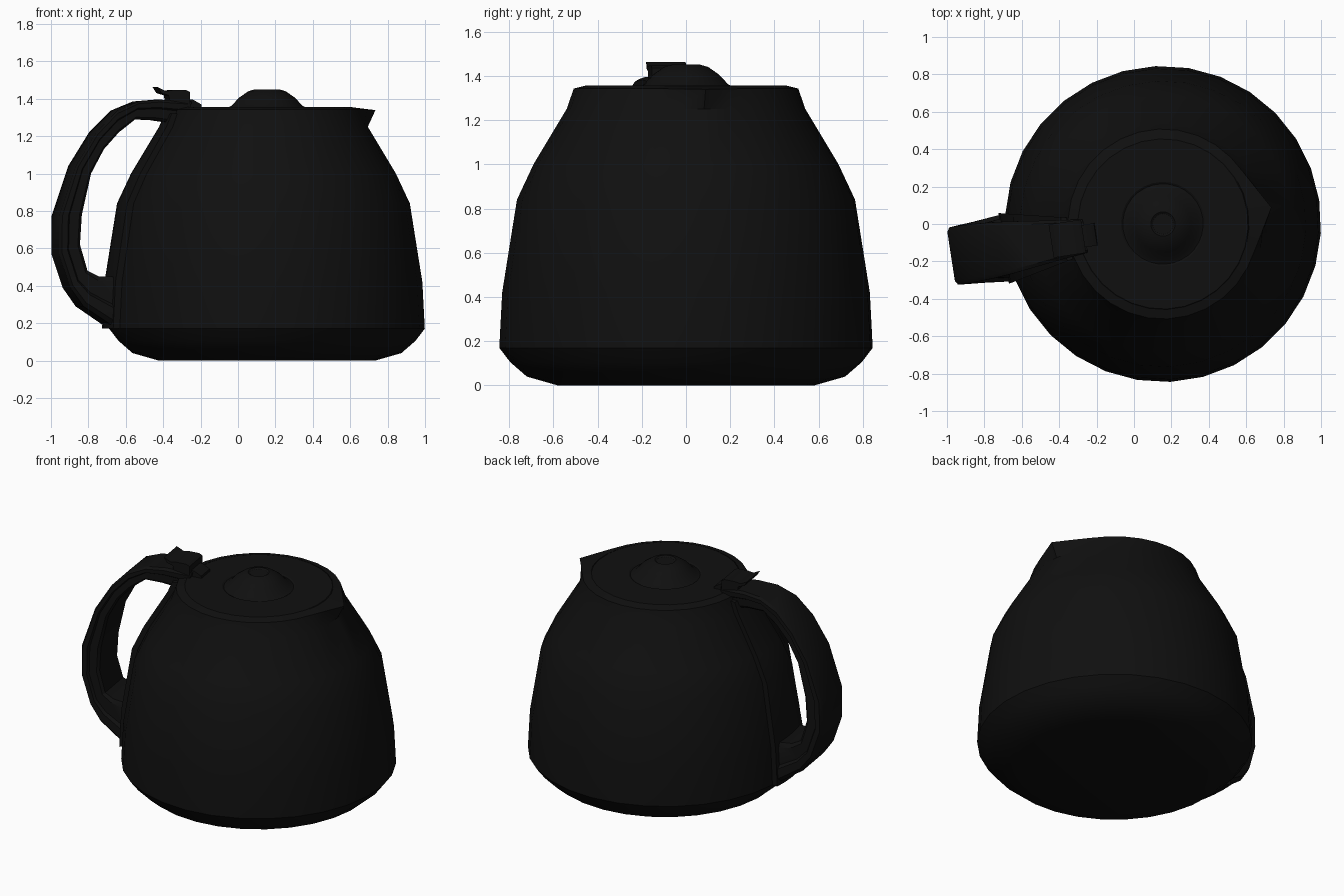
import bpy, bmesh, math
from mathutils import Matrix

if "Cube" in bpy.data.objects:
    bpy.data.objects.remove(bpy.data.objects["Cube"])

black = bpy.data.materials.new("black")
black.diffuse_color = (0.005, 0.005, 0.005, 1)
black.use_nodes = True
black.node_tree.nodes["Principled BSDF"].inputs["Base Color"].default_value = black.diffuse_color

# The pot is built around its own axis (spout on +x), then turned and shifted.
PLACE = Matrix.Translation((0.155, 0, 0)) @ Matrix.Rotation(math.radians(8.7), 4, 'Z')
SIDES = 30


def finish(name, bm, angle=35):
    bmesh.ops.remove_doubles(bm, verts=bm.verts, dist=0.0005)
    bmesh.ops.recalc_face_normals(bm, faces=bm.faces)
    bm.transform(PLACE)
    me = bpy.data.meshes.new(name)
    bm.to_mesh(me)
    bm.free()
    me.materials.append(black)
    ob = bpy.data.objects.new(name, me)
    bpy.context.collection.objects.link(ob)
    bpy.ops.object.select_all(action='DESELECT')
    ob.select_set(True)
    bpy.context.view_layer.objects.active = ob
    bpy.ops.object.shade_smooth_by_angle(angle=math.radians(angle))
    return ob


def loft(name, rings, angle=35, caps=(True, True)):
    bm = bmesh.new()
    rows = [[bm.verts.new(p) for p in ring] for ring in rings]
    n = len(rows[0])
    for a, b in zip(rows, rows[1:]):
        for i in range(n):
            j = (i + 1) % n
            bm.faces.new((a[i], a[j], b[j], b[i]))
    if caps[0]:
        bm.faces.new(rows[0])
    if caps[1]:
        bm.faces.new(rows[-1])
    return finish(name, bm, angle)


def lathe(name, profile, lip=(), caps=(True, True)):
    # rings whose index is in lip are drawn out to a point on the +x side
    rings = []
    for k, (r, z) in enumerate(profile):
        ring = []
        for i in range(SIDES):
            a = 2 * math.pi * i / SIDES
            off = min(a, 2 * math.pi - a)
            rr, zz = r, z
            if k in lip and off < math.radians(30):
                rr = r / math.cos(math.radians(30) - off)
                zz = z - 0.04 * (rr - r)
            ring.append((rr * math.cos(a), rr * math.sin(a), zz))
        rings.append(ring)
    return loft(name, rings, 30, caps)


def plate(name, outline, half):
    # side outline (distance from axis on the handle side, height), given a width
    return loft(name, [[(-u, w, z) for u, z in outline] for w in (-half, half)], 40)


# Pot body with pouring lip
wall = [(0.845, 0.17), (0.832, 0.42), (0.765, 0.84), (0.69, 1.0), (0.54, 1.25)]
body = [(0.58, 0), (0.72, 0.04), (0.795, 0.105)] + wall + [(0.508, 1.342), (0.46, 1.354)]
lathe("pot_body", body, lip=(8,), caps=(True, False))

# Lid with domed centre and small dimple
lathe("lid", [(0.47, 1.34), (0.455, 1.356), (0.225, 1.356), (0.215, 1.35), (0.19, 1.362),
              (0.15, 1.405), (0.10, 1.44), (0.065, 1.45), (0.055, 1.443)], caps=(False, True))

# Strap that follows the wall behind the handle
strap = []
for r, z in wall + [(0.51, 1.32)]:
    angs = [math.pi + math.radians(-12.5 + 5 * i) for i in range(6)]
    outer = [((r + 0.037) * math.cos(a), (r + 0.037) * math.sin(a), z) for a in angs]
    inner = [((r - 0.02) * math.cos(a), (r - 0.02) * math.sin(a), z) for a in reversed(angs)]
    strap.append(outer + inner)
loft("handle_strap", strap, 30)

# Handle: outer edge (u, z), inner edge (u, z), half width
path = [(0.42, 1.385, 0.45, 1.26, 0.09), (0.59, 1.395, 0.62, 1.285, 0.11),
        (0.71, 1.385, 0.727, 1.29, 0.125), (0.83, 1.335, 0.818, 1.22, 0.14),
        (0.943, 1.22, 0.90, 1.13, 0.15), (1.055, 1.04, 0.97, 1.0, 0.155),
        (1.146, 0.77, 1.02, 0.78, 0.155), (1.146, 0.57, 1.03, 0.62, 0.155),
        (1.085, 0.39, 0.99, 0.48, 0.16), (1.014, 0.29, 0.93, 0.45, 0.165),
        (0.85, 0.18, 0.87, 0.45, 0.18), (0.78, 0.18, 0.80, 0.44, 0.18)]
# section: (fraction from outer to inner edge, fraction of half width)
half = [(0, 0.85), (0.12, 1), (0.38, 1), (0.45, 0.88), (0.88, 0.88), (1, 0.78)]
section = half + [(t, -w) for t, w in reversed(half)]
loft("handle", [[(-(uo + (ui - uo) * t), w * hw, zo + (zi - zo) * t) for t, w in section]
                for uo, zo, ui, zi, hw in path], 30)

# Thumb latch and the tab joining it to the lid
plate("thumb_latch", [(0.605, 1.462), (0.585, 1.43), (0.545, 1.418), (0.535, 1.37), (0.43, 1.36),
                      (0.43, 1.435), (0.45, 1.446), (0.52, 1.446), (0.56, 1.44)], 0.09)
plate("latch_tab", [(0.45, 1.34), (0.45, 1.40), (0.41, 1.395), (0.365, 1.37), (0.36, 1.345)], 0.06)
